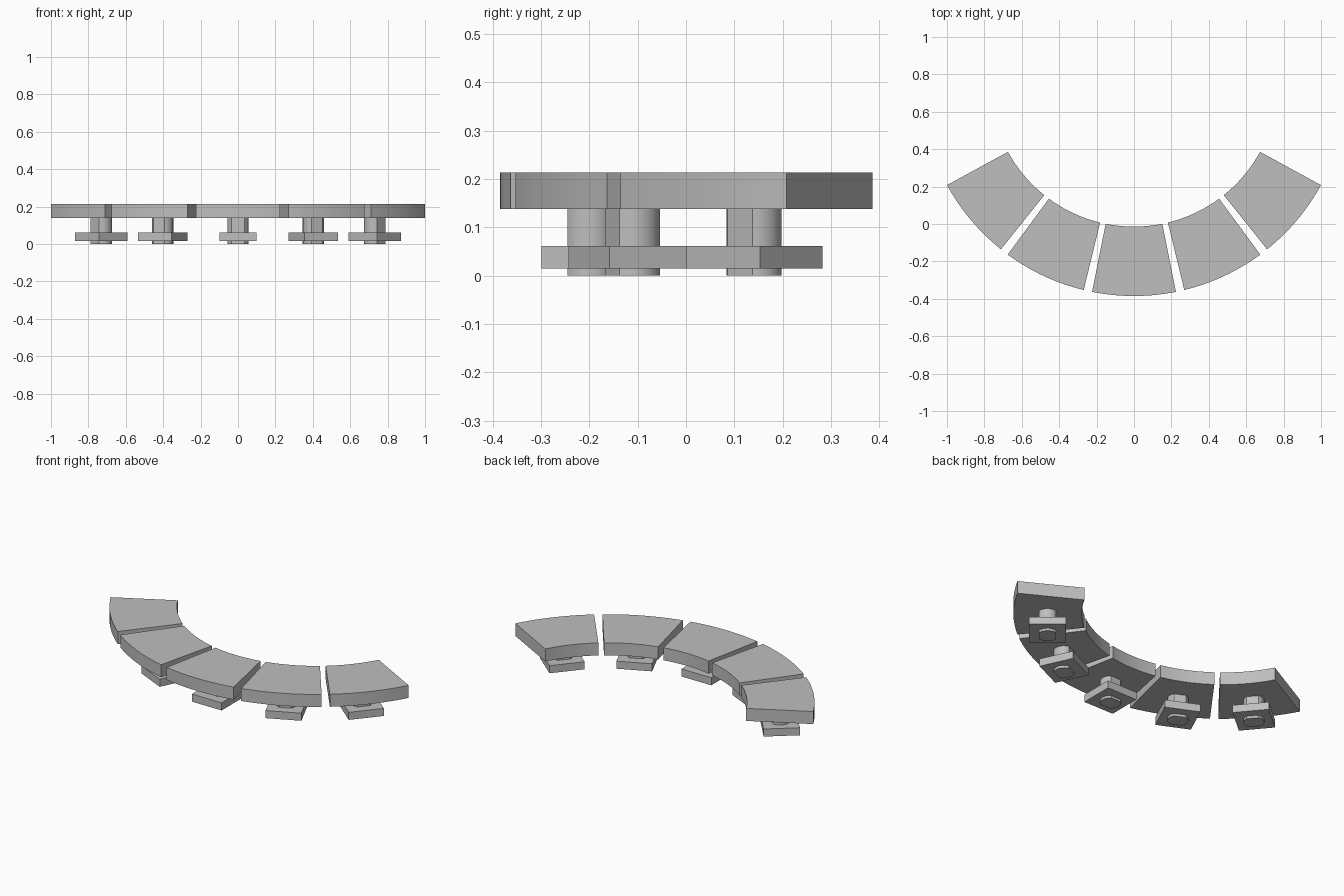
import bpy, bmesh, math
from mathutils import Matrix

if "Cube" in bpy.data.objects:
    bpy.data.objects.remove(bpy.data.objects["Cube"])

CENTRE_Y = 0.754          # centre of the curved row
OUTER, INNER = 1.139, 0.768
MID = (OUTER + INNER) / 2
STEP = math.radians(25)
HALF = math.radians(11.35)

grey = bpy.data.materials.new("plain grey")
grey.use_nodes = True
COLOUR = (0.52, 0.52, 0.52, 1)
grey.diffuse_color = COLOUR
grey.node_tree.nodes["Principled BSDF"].inputs["Base Color"].default_value = COLOUR


def arc(radius, start, end, steps):
    """Points on an arc, with angles measured from -y towards +x."""
    angles = [start + (end - start) * i / steps for i in range(steps + 1)]
    return [(radius * math.sin(a), -radius * math.cos(a)) for a in angles]


def prism(name, outline, bottom, top, angle, smooth=False):
    """Extrude an outline upward and turn it about the row's centre."""
    bm = bmesh.new()
    face = bm.faces.new([bm.verts.new((x, y, bottom)) for x, y in outline])
    grown = bmesh.ops.extrude_face_region(bm, geom=[face])["geom"]
    verts = [v for v in grown if isinstance(v, bmesh.types.BMVert)]
    bmesh.ops.translate(bm, verts=verts, vec=(0, 0, top - bottom))
    bmesh.ops.recalc_face_normals(bm, faces=bm.faces)
    bm.transform(Matrix.Translation((0, CENTRE_Y, 0)) @ Matrix.Rotation(angle, 4, "Z"))
    mesh = bpy.data.meshes.new(name)
    bm.to_mesh(mesh)
    bm.free()
    mesh.materials.append(grey)
    obj = bpy.data.objects.new(name, mesh)
    bpy.context.collection.objects.link(obj)
    if smooth:
        bpy.ops.object.select_all(action="DESELECT")
        obj.select_set(True)
        bpy.context.view_layer.objects.active = obj
        bpy.ops.object.shade_smooth_by_angle(angle=math.radians(25))
    return obj


# Outlines of the curved pad, the square plate and the round post with two flats
pad = arc(OUTER, -HALF, HALF, 16) + arc(INNER, HALF, -HALF, 16)
plate = [(x, y - MID) for x, y in ((-0.1, -0.1), (0.1, -0.1), (0.1, 0.1), (-0.1, 0.1))]
POST_R, POST_FLAT = 0.057, 0.046
corner = math.acos(POST_FLAT / POST_R)
post = arc(POST_R, corner, math.pi - corner, 12) + arc(POST_R, math.pi + corner, 2 * math.pi - corner, 12)
post = [(x, y - MID) for x, y in post]

# Five segments along the curve
for i, side in enumerate(("far_right", "right", "middle", "left", "far_left")):
    turn = (i - 2) * STEP
    prism(side + "_pad", pad, 0.138, 0.214, turn, smooth=True)
    prism(side + "_post", post, 0.0, 0.138, turn, smooth=True)
    prism(side + "_plate", plate, 0.015, 0.061, turn)
